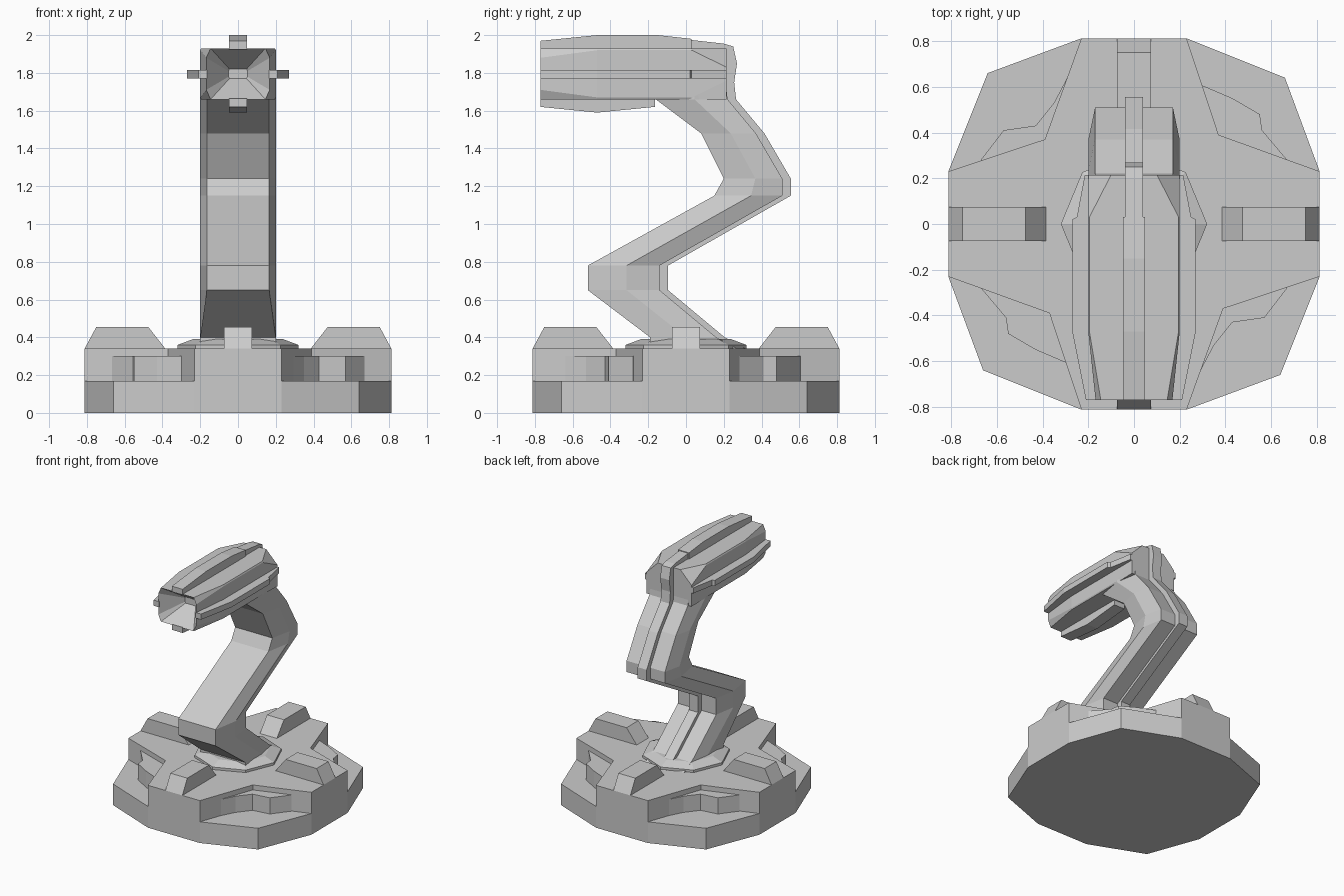
import bpy
import bmesh
from math import cos, sin, pi

default_cube = bpy.data.objects.get("Cube")
if default_cube:
    bpy.data.objects.remove(default_cube, do_unlink=True)

grey = bpy.data.materials.new("plain grey")
grey.use_nodes = True
grey.diffuse_color = (.6, .6, .6, 1)
shader = grey.node_tree.nodes["Principled BSDF"]
shader.inputs["Base Color"].default_value = grey.diffuse_color


def loft(name, rings):
    """Join equal rings of points into one closed flat-faced solid."""
    bm = bmesh.new()
    loops = [[bm.verts.new(point) for point in ring] for ring in rings]
    for lower, upper in zip(loops, loops[1:]):
        for i in range(len(lower)):
            bm.faces.new((lower[i - 1], lower[i], upper[i], upper[i - 1]))
    bm.faces.new(loops[0])
    bm.faces.new(loops[-1])
    bmesh.ops.recalc_face_normals(bm, faces=bm.faces)
    mesh = bpy.data.meshes.new(name)
    bm.to_mesh(mesh)
    bm.free()
    mesh.materials.append(grey)
    part = bpy.data.objects.new(name, mesh)
    bpy.context.collection.objects.link(part)
    return part


def slab(name, outline, bottom, top):
    """Upright prism over an outline in plan."""
    return loft(name, [[(x, y, z) for x, y in outline] for z in (bottom, top)])


def strip(name, half_width, outer_line, inner_line):
    """Bar across x = 0 between two side-view lines of (y, z) points."""
    return loft(name, [
        [(-half_width, *outer), (half_width, *outer),
         (half_width, *inner), (-half_width, *inner)]
        for outer, inner in zip(outer_line, inner_line)])


# Base: twelve-sided disc with a raised cross, one quadrant repeated by turning
rim_radius, arm_half = .812, .23
pocket_floor, cross_top = .17, .34


def four_turns(points):
    outline = []
    for x, y in points:
        outline.append((x, y))
    for turn in range(3):
        outline += [(-y, x) for x, y in outline[-len(points):]]
    return outline


slab("base_disc",
     four_turns([(rim_radius, -arm_half), (rim_radius, arm_half), (.66, .64)]),
     0, pocket_floor)
slab("base_cross",
     four_turns([(rim_radius, -arm_half), (rim_radius, arm_half), (.37, .39)]),
     pocket_floor, cross_top)

# Jagged ledges in the corner pockets; opposite pockets match by a half turn
right_jag = [(.67, -.28), (.57, -.41), (.43, -.43), (.35, -.53), (.26, -.7)]
left_jag = [(-.67, -.28), (-.56, -.41), (-.55, -.48), (-.43, -.55), (-.29, -.61)]
for side, jag in ((1, right_jag), (-1, left_jag)):
    hidden_edge = [(side * .2, -.6), (side * .3, -.3), (side * .6, -.2)]
    for turn in (1, -1):
        outline = [(x * turn, y * turn) for x, y in jag + hidden_edge]
        slab("pocket_ledge", outline, pocket_floor, .3)

# Four sloped blocks around the rim
for quarter in range(4):
    block = loft("rim_block", [
        [(inner, -.075, z), (outer, -.075, z), (outer, .075, z), (inner, .075, z)]
        for inner, outer, z in ((.385, rim_radius, cross_top), (.475, .75, .455))])
    block.rotation_euler.z = quarter * pi / 2

# Eight-sided collar at the foot of the arm
loft("collar", [
    [(radius * cos(k * pi / 4), radius * sin(k * pi / 4), z) for k in range(8)]
    for radius, z in ((.32, cross_top), (.32, .36), (.24, .39))])

# Bent six-sided arm: height, front edge and depth at each bend
bends = [(.34, -.19, .46), (.4, -.19, .35), (.65, -.52, .38), (.78, -.52, .38),
         (1.15, .15, .36), (1.24, .2, .31), (1.48, .08, .29), (1.66, -.16, .38),
         (1.75, -.15, .36)]
arm_rings = []
for z, front, depth in bends:
    middle, back = front + depth * .54, front + depth
    front_half = .2 if z < .5 else .165
    right_side = [(front_half, front, z), (.2, middle, z), (.17, back, z)]
    left_side = [(-x, y, z) for x, y, z in reversed(right_side)]
    arm_rings.append(right_side + left_side)
loft("arm", arm_rings)

# Narrow spine following the back of the arm, then over the head
back_line = [(front + depth, z) for z, front, depth in bends]
spine_outer = [(y + .045, z) for y, z in back_line] + [
    (.27, 1.85), (.25, 1.94), (.2, 1.955), (.02, 1.975)]
spine_inner = [(y - .1, z) for y, z in back_line] + [
    (.15, 1.8), (.13, 1.85), (.1, 1.88), (.02, 1.9)]
strip("spine", .04, spine_outer, spine_inner)

# Head: chamfered box along y that folds inward to form the mouth funnel
mouth, brow, shoulder, nape = -.77, -.47, .03, .215
head_mid, head_half = 1.795, .135
head_rings = []
for y, flat, side, chamfer, half in (
        (nape, .1, .2, .1, head_half),
        (shoulder, .195, .2, .01, head_half),
        (brow, .195, .2, .01, head_half),
        (mouth, .145, .168, .05, head_half),
        (-.6, .045, .05, .01, .025)):
    under = side if y == nape else flat
    profile = [(flat, half), (side, half - chamfer),
               (side, chamfer - half), (under, -half)]
    profile += [(-x, z) for x, z in reversed(profile)]
    head_rings.append([(x, y, head_mid + z) for x, z in profile])
loft("head", head_rings)

# Ridges above and below the head, seated just inside its surface
seat = head_half - .005
top_line = [(mouth, 1.97), (brow, 2), (-.15, 2), (shoulder, 1.98)]
bottom_line = [(mouth, 1.62), (brow, 1.59), (-.165, 1.62)]
for name, line, direction in (("top_ridge", top_line, 1),
                              ("bottom_ridge", bottom_line, -1)):
    seat_line = [(y, head_mid + direction * seat) for y, z in line]
    strip(name, .048, line, seat_line)

# Thin fins along both sides of the head
fin = [(.215, nape), (.25, shoulder), (.27, .02), (.27, brow), (.21, mouth),
       (.163, mouth), (.19, brow), (.19, nape)]
for name, side in (("left_fin", 1), ("right_fin", -1)):
    slab(name, [(x * side, y) for x, y in fin], 1.77, 1.815)
